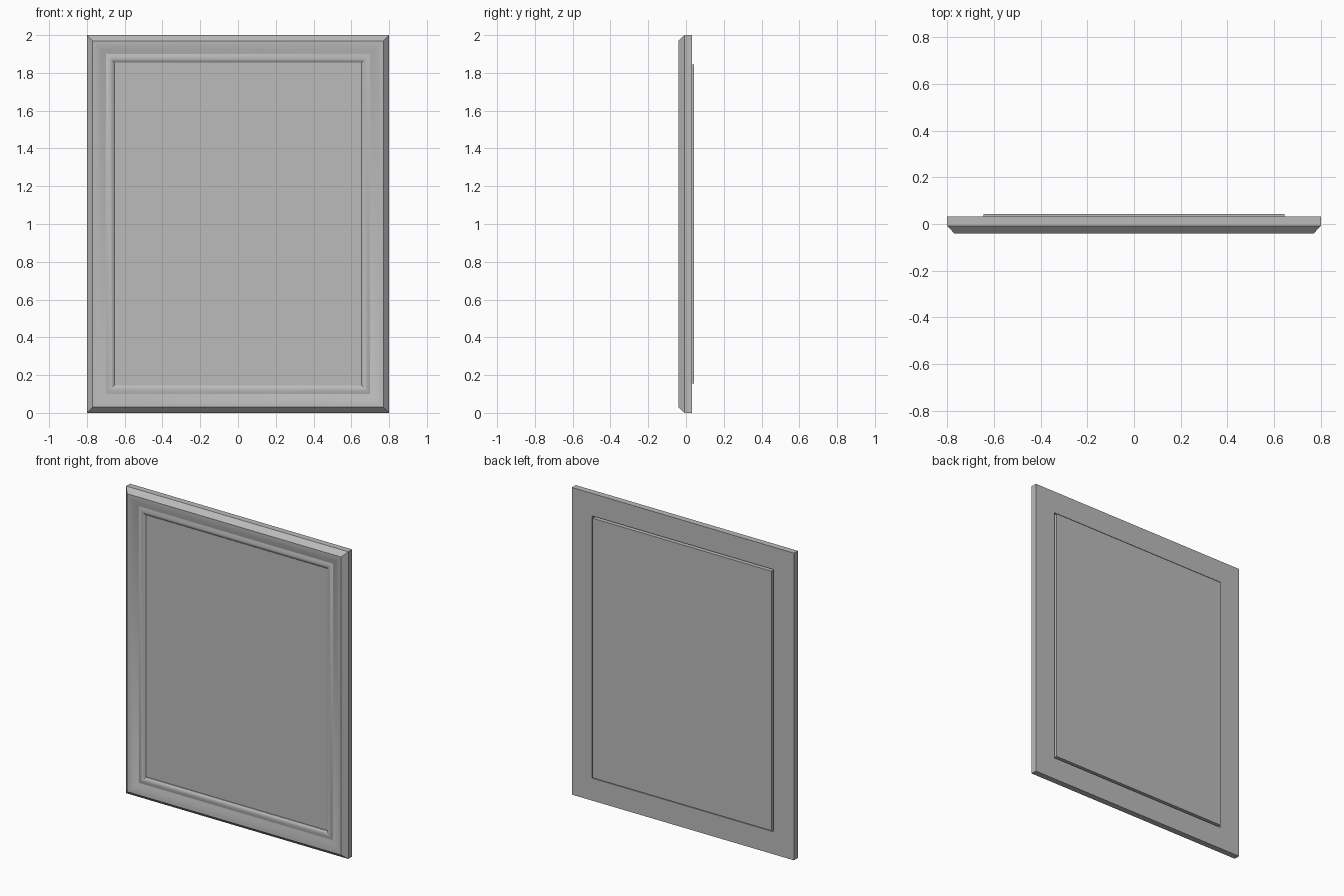
import bpy, bmesh, math

cube = bpy.data.objects.get("Cube")
if cube:
    bpy.data.objects.remove(cube, do_unlink=True)

HALF_W, HALF_H = 0.8, 1.0

grey = bpy.data.materials.new("neutral grey")
grey.use_nodes = True
colour = (0.5, 0.5, 0.5, 1)
grey.diffuse_color = colour
grey.node_tree.nodes["Principled BSDF"].inputs["Base Color"].default_value = colour


def add_object(name, bm):
    bmesh.ops.recalc_face_normals(bm, faces=bm.faces)
    mesh = bpy.data.meshes.new(name)
    bm.to_mesh(mesh)
    bm.free()
    mesh.materials.append(grey)
    obj = bpy.data.objects.new(name, mesh)
    bpy.context.collection.objects.link(obj)
    return obj


# Moulding cross-section: (inset from outer edge, y)
profile = [(0, 0.032), (0, -0.008), (0.03, -0.04), (0.045, -0.039),
           (0.065, -0.034), (0.085, -0.026), (0.1, -0.021),
           (0.108, -0.024), (0.118, -0.027), (0.128, -0.026),
           (0.138, -0.021), (0.146, -0.015), (0.146, 0.032)]

# Mitred frame: sweep the section round four corners
bm = bmesh.new()
rings = []
for inset, y in profile:
    w, h = HALF_W - inset, HALF_H - inset
    rings.append([bm.verts.new((sx * w, y, HALF_H + sz * h))
                  for sx, sz in ((-1, -1), (1, -1), (1, 1), (-1, 1))])
for i, ring in enumerate(rings):
    following = rings[(i + 1) % len(rings)]
    for j in range(4):
        k = (j + 1) % 4
        bm.faces.new((ring[j], ring[k], following[k], following[j]))
frame = add_object("frame", bm)
bpy.context.view_layer.objects.active = frame
frame.select_set(True)
bpy.ops.object.shade_smooth_by_angle(angle=math.radians(30))
frame.select_set(False)

# Backing panel, standing slightly proud of the back of the frame
bm = bmesh.new()
bmesh.ops.create_cube(bm, size=1)
for v in bm.verts:
    v.co = (v.co.x * 1.29, 0.016 + v.co.y * 0.052, HALF_H + v.co.z * 1.69)
panel = add_object("backing_panel", bm)

# Thin picture sheet filling the opening
bm = bmesh.new()
bmesh.ops.create_cube(bm, size=1)
for v in bm.verts:
    v.co = (v.co.x * 1.31, -0.006 + v.co.y * 0.008, HALF_H + v.co.z * 1.71)
sheet = add_object("picture_sheet", bm)
